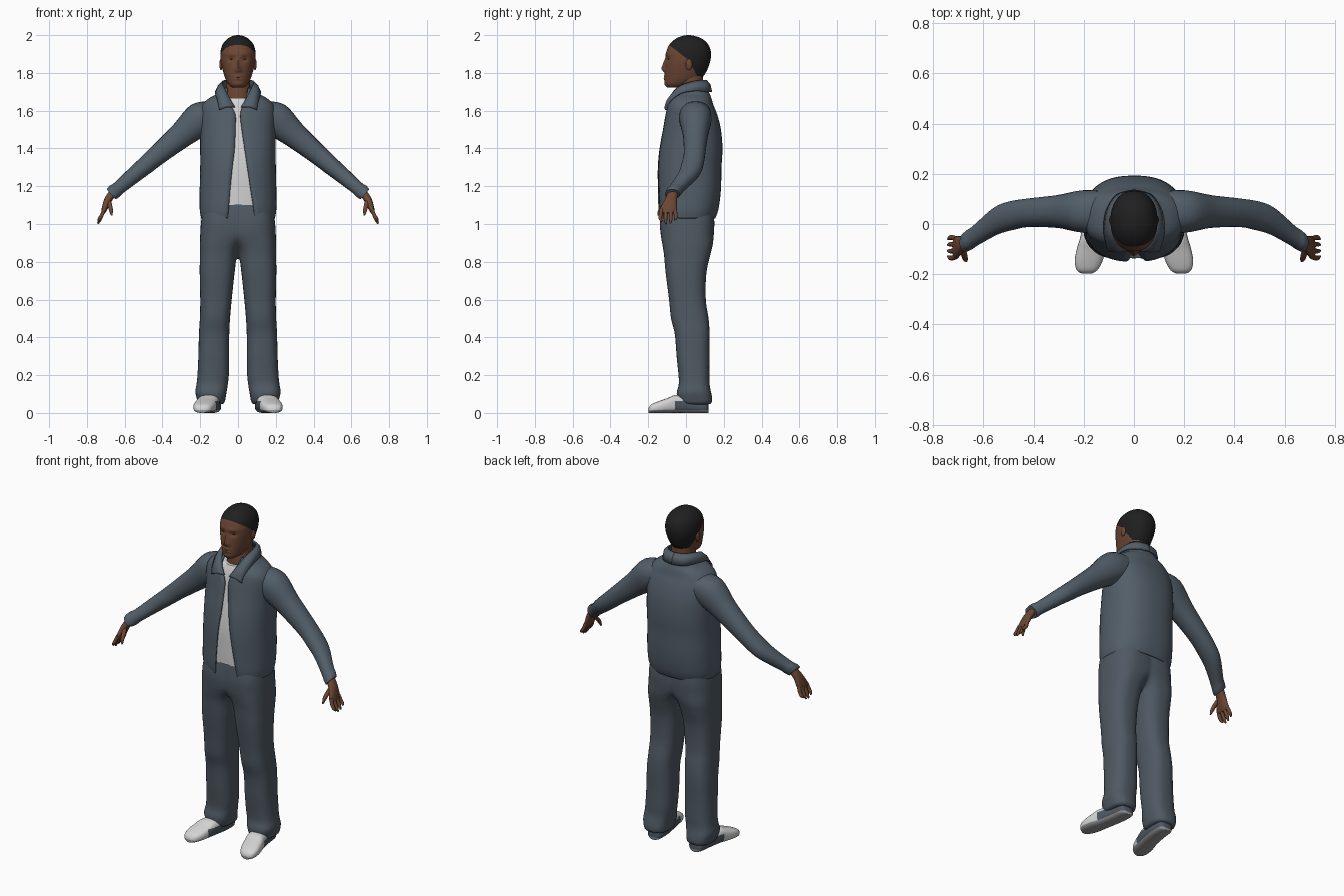
import bpy
import bmesh
from math import sin, cos, asin, pi, exp
from mathutils import Vector, Matrix

cube = bpy.data.objects.get("Cube")
if cube:
    bpy.data.objects.remove(cube)


def material(name, r, g, b):
    m = bpy.data.materials.new(name)
    m.use_nodes = True
    m.diffuse_color = (r, g, b, 1)
    m.node_tree.nodes["Principled BSDF"].inputs["Base Color"].default_value = (r, g, b, 1)
    return m


JACKET = material("slate jacket", .085, .112, .14)
TROUSERS = material("slate trousers", .078, .1, .124)
SKIN = material("brown skin", .15, .062, .034)
HAIR = material("black hair", .014, .014, .014)
WHITE = material("white cloth", .66, .66, .66)
SOLE = material("grey sole", .32, .32, .33)
EYES = material("dark eyes", .04, .016, .01)


def spline(rows, steps):
    """Catmull-Rom interpolation of equally long rows of numbers."""
    out = []
    for i in range(len(rows) - 1):
        a, b, c, d = (rows[max(0, min(len(rows) - 1, i + k))] for k in (-1, 0, 1, 2))
        for s in range(steps):
            t = s / steps
            out.append([q + .5 * t * (r - p + t * (2 * p - 5 * q + 4 * r - w + t * (3 * (q - r) + w - p)))
                        for p, q, r, w in zip(a, b, c, d)])
    return out + [list(rows[-1])]


def loft(bm, rings, seg=32, n=2.2, steps=4, gap=False):
    """Skin of superellipse rings: centre, u, v and, for an open front, two gap widths."""
    grid = []
    for row in spline(rings, steps):
        c, u, v = Vector(row[:3]), Vector(row[3:6]), Vector(row[6:9])
        start, end = -pi / 2, 1.5 * pi
        if gap:
            left, right = (asin(min(.98, max(.001, g) / u.length) ** (n / 2)) for g in row[9:])
            start, end = start + left, end - right
        ring = []
        for j in range(seg + gap):
            a = start + (end - start) * j / seg
            x, y = (abs(f) ** (2 / n) * (1 if f > 0 else -1) for f in (cos(a), sin(a)))
            ring.append(bm.verts.new(c + u * x + v * y))
        grid.append(ring)
    for lo, hi in zip(grid, grid[1:]):
        for j in range(seg):
            k = (j + 1) % len(lo)
            bm.faces.new((lo[j], lo[k], hi[k], hi[j]))
    if not gap:
        bm.faces.new(grid[0][::-1])
        bm.faces.new(grid[-1])
        bmesh.ops.recalc_face_normals(bm, faces=bm.faces)
    return bm


def level(z, x0, x1, y0, y1, *gaps):
    """Horizontal ring from its extents."""
    return [(x0 + x1) / 2, (y0 + y1) / 2, z, (x1 - x0) / 2, 0, 0, 0, (y1 - y0) / 2, 0, *gaps]


def limb(points):
    """Rings along a path of (x, y, z, thickness, depth)."""
    rings = []
    for i, (x, y, z, ru, rv) in enumerate(points):
        a, b = points[max(0, i - 1)], points[min(len(points) - 1, i + 1)]
        t = Vector((b[0] - a[0], 0, b[2] - a[2])).normalized()
        rings.append([x, y, z, -t.z * ru, 0, t.x * ru, 0, rv, 0])
    return rings


def ball(bm, centre, size):
    m = Matrix.Translation(centre) @ Matrix.Diagonal((*size, 1))
    bmesh.ops.create_uvsphere(bm, u_segments=16, v_segments=10, radius=1, matrix=m)


def cut(bm, co, no):
    bmesh.ops.bisect_plane(bm, geom=bm.verts[:] + bm.edges[:] + bm.faces[:], plane_co=co, plane_no=no)


def finish(bm, name, mats, rule=None, mirror=False, thick=0):
    if rule:
        for f in bm.faces:
            f.material_index = rule(f.calc_center_median())
    mesh = bpy.data.meshes.new(name)
    bm.to_mesh(mesh)
    bm.free()
    for m in mats:
        mesh.materials.append(m)
    ob = bpy.data.objects.new(name, mesh)
    bpy.context.collection.objects.link(ob)
    bpy.ops.object.select_all(action='DESELECT')
    ob.select_set(True)
    bpy.context.view_layer.objects.active = ob
    bpy.ops.object.shade_smooth_by_angle(angle=.9)
    if mirror:
        ob.modifiers.new("mirror", 'MIRROR').use_mirror_merge = False
    if thick:
        mod = ob.modifiers.new("thickness", 'SOLIDIFY')
        mod.thickness, mod.offset = thick, -1
    return ob


# Open jacket body: height, half width, front, back, gap left, gap right
body = [(1.03, .195, -.14, .155, .088, .055), (1.08, .203, -.148, .172, .084, .05),
        (1.18, .203, -.15, .185, .068, .042), (1.3, .2, -.15, .188, .05, .03),
        (1.4, .2, -.14, .193, .035, .018), (1.5, .2, -.122, .185, .02, .014),
        (1.58, .2, -.108, .165, .012, .014), (1.63, .19, -.097, .145, .026, .04),
        (1.665, .155, -.085, .135, .04, .058), (1.69, .11, -.07, .125, .048, .058),
        (1.72, .085, -.055, .112, .055, .058)]
bm = loft(bmesh.new(), [level(z, -w, w, f, b, g, h) for z, w, f, b, g, h in body], 48, 2.4, gap=True)
finish(bm, "jacket_body", [JACKET], thick=.008)

# Shirt just inside the jacket
inner = [level(z, .016 - w, w - .016, f + .014, b - .016) for z, w, f, b, _, _ in body[1:9]]
inner[0][2] = 1.1
inner[-1] = level(1.668, -.08, .08, -.068, .1)
finish(loft(bmesh.new(), inner, 48, 2.4), "shirt", [WHITE])

# Sleeves
sleeve = [(.11, .05, 1.585, .07, .08), (.2, .05, 1.555, .09, .085), (.3, .05, 1.47, .069, .066),
          (.42, .045, 1.37, .054, .057), (.49, .033, 1.31, .048, .058), (.55, .012, 1.26, .043, .055),
          (.63, -.045, 1.192, .036, .042), (.655, -.062, 1.172, .039, .041), (.672, -.073, 1.157, .035, .038)]
finish(loft(bmesh.new(), limb(sleeve), 28), "sleeves", [JACKET], mirror=True)

# Folded collar, a strip between the neck edge and the outer edge
top = spline([(.016, -.108, 1.62), (.045, -.09, 1.67), (.076, -.04, 1.73),
              (.084, .04, 1.757), (.055, .092, 1.762), (0, .11, 1.762)], 4)
low = spline([(.1, -.112, 1.605), (.108, -.092, 1.648), (.122, -.03, 1.692),
              (.113, .05, 1.705), (.07, .118, 1.7), (0, .138, 1.7)], 4)
bm = bmesh.new()
rows = []
for a, b in zip(top, low):
    a, b = Vector(a), Vector(b)
    mid = (a + b) / 2 + Vector((.004, -.004 if a.y < 0 else .006, .008))
    mid.x = mid.x if a.x > 0 else 0
    rows.append([bm.verts.new(p) for p in (a, mid, b)])
for r, s in zip(rows, rows[1:]):
    for k in (0, 1):
        bm.faces.new((r[k], r[k + 1], s[k + 1], s[k]))
finish(bm, "collar", [JACKET], mirror=True, thick=.008)

# Trousers: two legs that overlap at the hips and are fused
leg = [(1.12, -.08, .18, -.125, .14), (1.02, -.08, .195, -.138, .15), (.95, -.08, .2, -.135, .148),
       (.89, -.02, .202, -.125, .142), (.84, .004, .202, -.117, .13), (.74, .018, .203, -.108, .108),
       (.6, .033, .2, -.09, .105), (.5, .042, .202, -.08, .12), (.42, .046, .207, -.06, .125),
       (.3, .046, .21, -.05, .124), (.2, .048, .215, -.04, .125), (.15, .054, .22, -.038, .125),
       (.11, .06, .227, -.05, .133), (.075, .066, .218, -.046, .14), (.045, .07, .212, -.03, .137)]
ob = finish(loft(bmesh.new(), [level(*r) for r in leg], 36, 2.6), "trousers", [TROUSERS], mirror=True)
fuse = ob.modifiers.new("fuse", 'REMESH')
fuse.mode, fuse.voxel_size, fuse.use_smooth_shade = 'VOXEL', .011, True
relax = ob.modifiers.new("relax", 'SMOOTH')
relax.factor, relax.iterations = .5, 5

# Shoes: rings along y, with heel panel and sole
shoe = [(.118, .138, .025, .05), (.1, .138, .045, .065), (.03, .143, .053, .08), (-.05, .157, .056, .095),
        (-.1, .17, .058, .078), (-.15, .181, .055, .06), (-.185, .187, .04, .044), (-.198, .188, .018, .026)]
bm = loft(bmesh.new(), [[x, y, h / 2, w, 0, 0, 0, 0, h / 2] for y, x, w, h in shoe], 28, 2.8)
cut(bm, (0, 0, .016), (0, 0, 1))
cut(bm, (0, 0, .062), (0, 0, 1))
cut(bm, (.16, -.09, 0), (-.6, 1, 0))


def shoe_colour(p):
    if p.z < .016:
        return 2
    return 1 if p.z < .062 and p.y > -.09 + .6 * (p.x - .16) else 0


finish(bm, "shoes", [WHITE, TROUSERS, SOLE], shoe_colour, mirror=True)

# Hands with four fingers and a thumb
bm = loft(bmesh.new(), limb([(.655, -.065, 1.175, .022, .026), (.687, -.08, 1.13, .02, .032),
                             (.705, -.092, 1.085, .016, .044), (.715, -.096, 1.058, .01, .04)]), 20)
for k in range(4):
    y = -.129 + .023 * k
    drop = (.012, 0, .004, .02)[k]
    spread = (k - 1.5) * .004
    loft(bm, limb([(.708, y, 1.08, .01, .011), (.722, y + spread, 1.045, .01, .01),
                   (.733, y + spread, 1.02 + drop / 2, .009, .009), (.742, y, 1.0 + drop, .004, .004)]), 10)
loft(bm, limb([(.685, -.095, 1.125, .012, .014), (.676, -.125, 1.09, .012, .012),
               (.672, -.139, 1.068, .01, .01), (.668, -.147, 1.045, .004, .005)]), 10)
finish(bm, "hands", [SKIN], mirror=True)

# Neck
neck = [(1.6, .075, -.05, .085), (1.68, .068, -.05, .085), (1.74, .064, -.045, .09), (1.81, .064, -.04, .09)]
finish(loft(bmesh.new(), [level(z, -w, w, f, b) for z, w, f, b in neck]), "neck", [SKIN])

# Head: height, half width, front, back
skull = [(1.722, .028, -.098, -.03), (1.738, .049, -.11, .025), (1.765, .065, -.112, .075),
         (1.8, .077, -.111, .104), (1.835, .086, -.11, .12), (1.87, .092, -.108, .13),
         (1.91, .093, -.104, .132), (1.95, .082, -.088, .118), (1.98, .057, -.055, .086),
         (1.995, .028, -.022, .048), (2.0, .005, .005, .02)]
bm = loft(bmesh.new(), [level(z, -w, w, f, b) for z, w, f, b in skull], 64, 2.2, 6)


def bump(v, x, z, sx, sz):
    return exp(-((abs(v.x) - x) / sx) ** 2 - ((v.z - z) / sz) ** 2)


# Face relief: nose, nostrils, brow, eye sockets, lips and mouth slit
for v in bm.verts:
    if v.co.y < -.03:
        p = v.co
        v.co.y -= (.017 * bump(p, 0, 1.822, .013, .017) + .011 * bump(p, 0, 1.85, .009, .024)
                   + .006 * bump(p, .014, 1.812, .008, .01) + .004 * bump(p, .03, 1.9, .03, .01)
                   - .01 * bump(p, .034, 1.873, .017, .013) + .008 * bump(p, 0, 1.775, .022, .013)
                   - .006 * bump(p, 0, 1.776, .026, .004) + .004 * bump(p, 0, 1.742, .02, .012))

# Hairline: one plane over the temples, one behind the ears
cut(bm, (0, -.085, 1.944), (0, .76, 1))
cut(bm, (0, .015, 1.87), (0, 2, 1))


def head_colour(p):
    return 1 if p.z + .76 * (p.y + .085) > 1.944 or p.z + 2 * (p.y - .015) > 1.87 else 0


finish(bm, "head", [SKIN, HAIR], head_colour)

# Ears and eyes
bm = bmesh.new()
ball(bm, (.09, .016, 1.845), (.009, .018, .03))
finish(bm, "ears", [SKIN], mirror=True)
bm = bmesh.new()
ball(bm, (.034, -.086, 1.872), (.012, .009, .004))
finish(bm, "eyes", [EYES], mirror=True)
